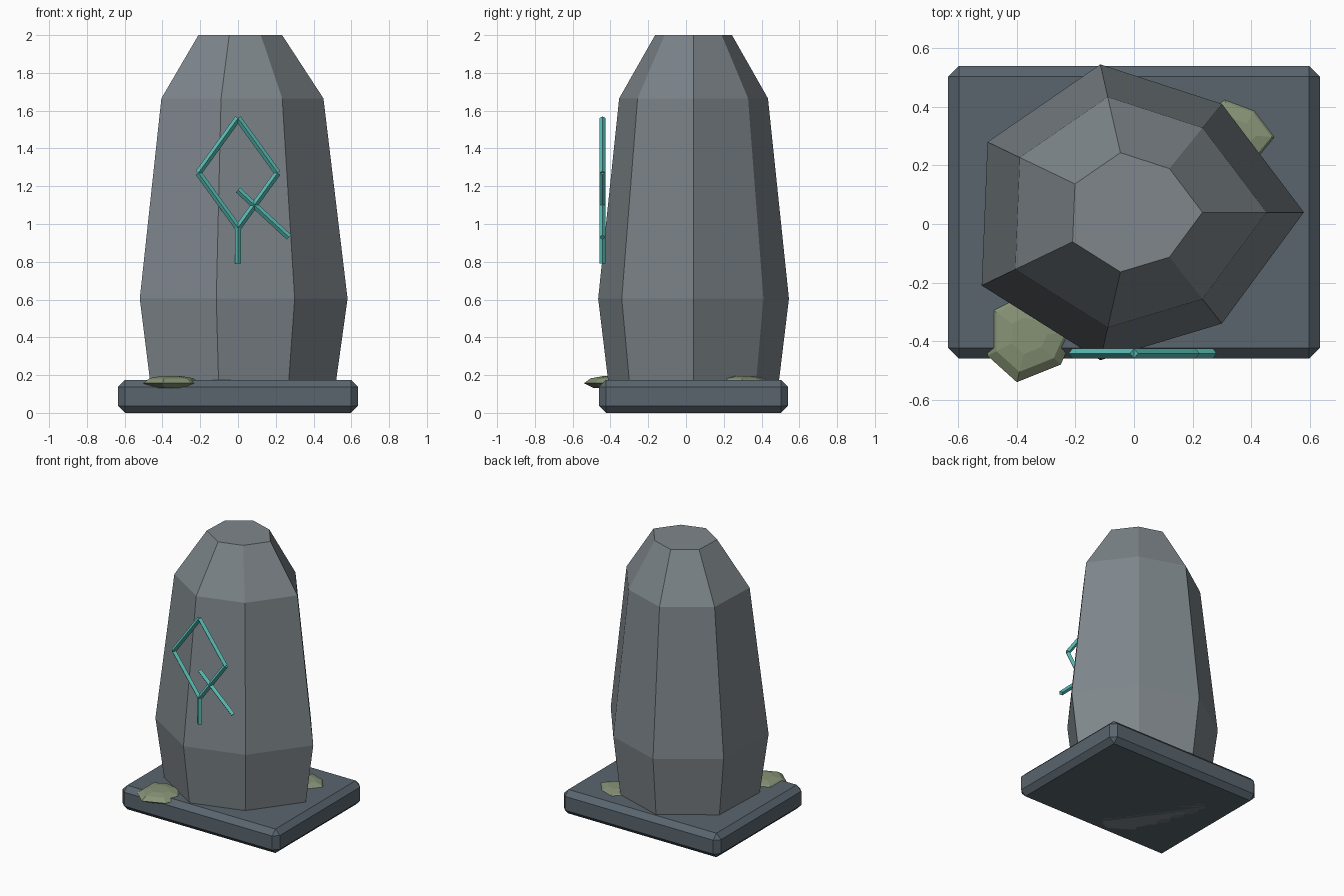
import bpy, bmesh, math
from mathutils import Matrix, Vector

if "Cube" in bpy.data.objects:
    bpy.data.objects.remove(bpy.data.objects["Cube"])


def material(name, rgb):
    m = bpy.data.materials.new(name)
    m.diffuse_color = (*rgb, 1)
    m.use_nodes = True
    m.node_tree.nodes["Principled BSDF"].inputs["Base Color"].default_value = m.diffuse_color
    return m


def finish(name, bm, mat):
    bmesh.ops.recalc_face_normals(bm, faces=bm.faces[:])
    me = bpy.data.meshes.new(name)
    bm.to_mesh(me)
    bm.free()
    me.materials.append(mat)
    ob = bpy.data.objects.new(name, me)
    bpy.context.collection.objects.link(ob)
    return ob


def stacked(name, outline, centre, levels, mat):
    """Loft copies of an outline, scaled about a centre, through (z, scale) levels."""
    bm = bmesh.new()
    c = Vector(centre)
    rings = []
    for z, s in levels:
        pts = [c + (Vector(p) - c) * s for p in outline]
        rings.append([bm.verts.new((p.x, p.y, z)) for p in pts])
    n = len(outline)
    for a, b in zip(rings, rings[1:]):
        for i in range(n):
            j = (i + 1) % n
            bm.faces.new((a[i], a[j], b[j], b[i]))
    bm.faces.new(rings[0][::-1])
    bm.faces.new(rings[-1])
    return finish(name, bm, mat)


stone = material("stone", (0.21, 0.24, 0.26))
slate = material("slate", (0.10, 0.13, 0.155))
glow = material("teal", (0.10, 0.52, 0.47))
moss = material("moss", (0.24, 0.29, 0.18))

# Standing stone: irregular seven-sided column
stacked("standing_stone",
        [(0.58, 0.04), (0.30, 0.41), (-0.115, 0.545), (-0.50, 0.28),
         (-0.52, -0.21), (-0.115, -0.465), (0.30, -0.34)],
        (0, 0.04), [(0, 0.855), (0.605, 1), (1.665, 0.78), (2, 0.403)], stone)

# Base slab with chamfered edges
bm = bmesh.new()
bmesh.ops.create_cube(bm, size=1, matrix=Matrix.Translation((0, 0.04, 0.0875))
                      @ Matrix.Diagonal((1.27, 1.0, 0.175, 1)))
bmesh.ops.bevel(bm, geom=bm.edges[:], offset=0.037, segments=1, affect='EDGES')
finish("base_slab", bm, slate)

# Rune: four-sided rods laid in a plane in front of the stone
corners = [(0, 1.56), (0.21, 1.27), (0, 0.98), (-0.21, 1.27)]
strokes = list(zip(corners, corners[1:] + corners[:1]))
strokes += [((0, 0.99), (0, 0.79)), ((0, 1.18), (0.27, 0.93))]
bm = bmesh.new()
for (x0, z0), (x1, z1) in strokes:
    dx, dz = x1 - x0, z1 - z0
    place = (Matrix.Translation(((x0 + x1) / 2, -0.442, (z0 + z1) / 2))
             @ Matrix.Rotation(math.atan2(dx, dz), 4, 'Y'))
    bmesh.ops.create_cone(bm, cap_ends=True, segments=4, radius1=0.017,
                          radius2=0.017, depth=math.hypot(dx, dz), matrix=place)
finish("rune", bm, glow)

# Moss clumps: flattened irregular pads
pad = [(0.133, 0.7), (0.157, 1), (0.183, 0.78), (0.194, 0.4)]
stacked("moss_front",
        [(-0.50, -0.28), (-0.50, -0.45), (-0.40, -0.54), (-0.25, -0.48),
         (-0.20, -0.37), (-0.26, -0.26), (-0.40, -0.23)],
        (-0.36, -0.38), pad, moss)
stacked("moss_back",
        [(0.50, 0.295), (0.42, 0.40), (0.30, 0.445), (0.22, 0.38),
         (0.22, 0.26), (0.32, 0.17), (0.43, 0.21)],
        (0.36, 0.305), pad, moss)
